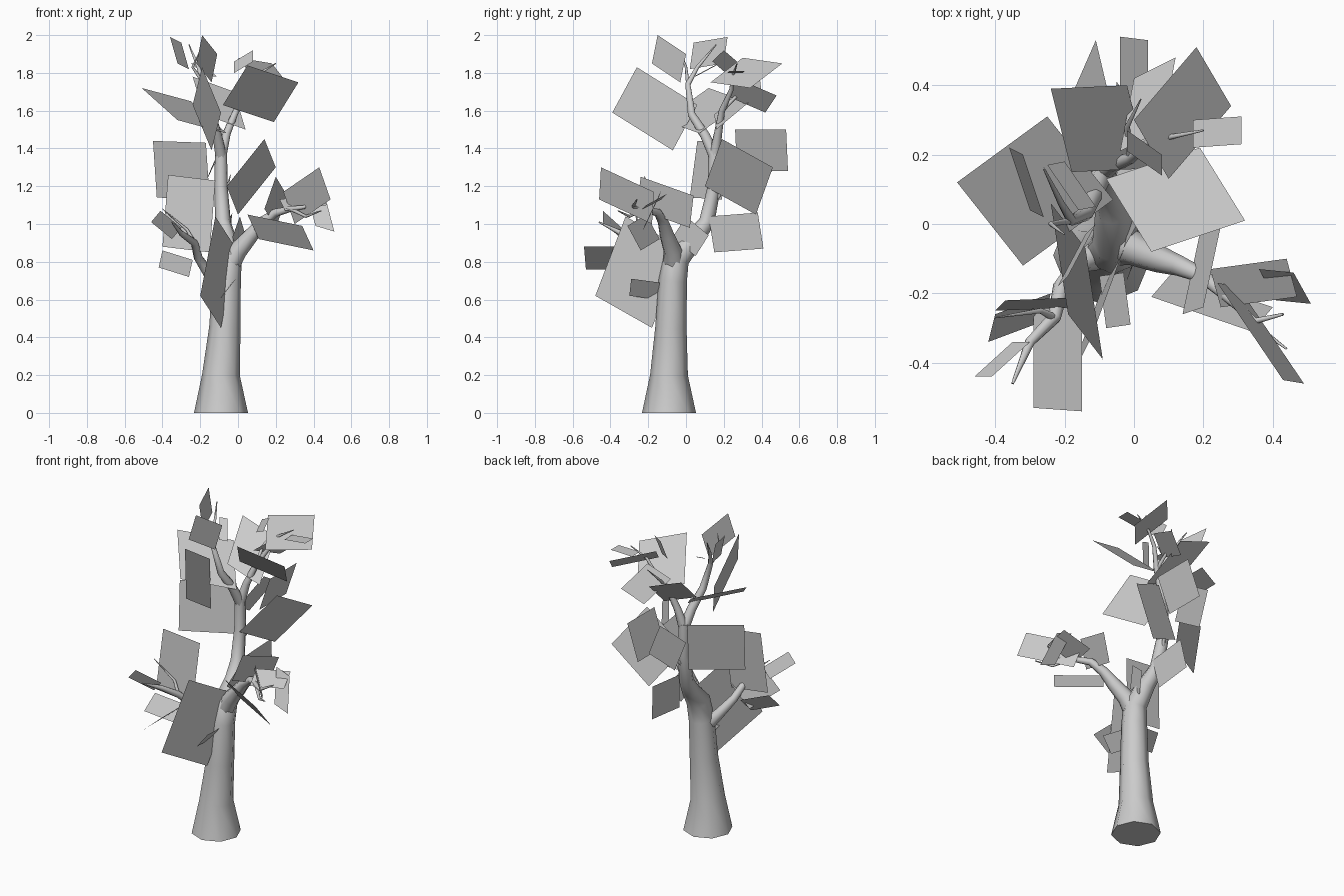
import bpy
import math
from mathutils import Vector

cube = bpy.data.objects.get("Cube")
if cube:
    bpy.data.objects.remove(cube, do_unlink=True)

CENTI = 1 / 100  # coordinates below are given in hundredths of a unit

grey = bpy.data.materials.new("plain_grey")
grey.use_nodes = True
shade = (0.6, 0.6, 0.6, 1)
grey.diffuse_color = shade
grey.node_tree.nodes["Principled BSDF"].inputs["Base Color"].default_value = shade


def limb(name, *points):
    """Tapered eight-sided tube; every point is x, y, z, radius."""
    curve = bpy.data.curves.new(name, "CURVE")
    curve.dimensions = "3D"
    curve.bevel_depth = CENTI
    curve.bevel_resolution = 2
    curve.use_fill_caps = True
    spline = curve.splines.new("POLY")
    spline.points.add(len(points) - 1)
    for target, (x, y, z, radius) in zip(spline.points, points):
        target.co = (x * CENTI, y * CENTI, z * CENTI, 1)
        target.radius = radius
    obj = bpy.data.objects.new(name, curve)
    bpy.context.collection.objects.link(obj)
    bpy.ops.object.select_all(action="DESELECT")
    obj.select_set(True)
    bpy.context.view_layer.objects.active = obj
    bpy.ops.object.convert(target="MESH")
    obj = bpy.context.object
    obj.data.materials.clear()
    obj.data.materials.append(grey)
    bpy.ops.object.shade_smooth_by_angle(angle=math.radians(65))


def leaf(name, start, corner, end):
    """Flat four-sided card from three neighbouring corners."""
    a, b, c = (Vector(p) * CENTI for p in (start, corner, end))
    mesh = bpy.data.meshes.new(name)
    mesh.from_pydata([a, b, c, a + c - b], [], [(0, 1, 2, 3)])
    mesh.materials.append(grey)
    bpy.context.collection.objects.link(bpy.data.objects.new(name, mesh))


# Trunk and main branches
limb("trunk", (-9, -9, 0, 14.3), (-9, -9, 20, 10), (-7, -8, 45, 8.3), (-6, -7, 70, 7.5),
     (-5, -5, 82, 7), (-6, 4, 92, 5.2), (-8, 11, 101, 4.2), (-9, 15, 120, 3.5), (-9, 15, 139, 3.2))
limb("left_branch", (-6, -6, 76, 6), (0, -7, 86, 5), (7, -10, 94, 4), (13, -12, 101, 3),
     (20, -15, 106, 2.2), (28, -22, 108, 1.5), (35, -28, 109, 1), (43, -26, 113, 0.4))
limb("right_branch", (-8, -8, 66, 5), (-15, -11, 73, 3.2), (-21, -18, 82, 2.4),
     (-23, -27, 90, 2), (-30, -34, 95, 1.5), (-35, -46, 101, 0.4))
limb("upper_right_branch", (-9, 15, 136, 3.2), (-11, 10, 147, 2.7), (-14, 3, 158, 2.2),
     (-18, 1, 174, 1.5), (-21, 6, 183, 1), (-26, 16, 195, 0.3))
limb("upper_left_branch", (-9, 15, 136, 3), (-6, 17, 148, 2.2), (-1, 19, 160, 1.7),
     (5, 24, 171, 1.2), (10, 25, 179, 0.8), (20, 27, 185, 0.3))

# Twigs
limb("left_twig", (28, -22, 108, 1.2), (36, -30, 104, 0.8), (44, -36, 107, 0.3))
limb("right_twig", (-23, -27, 90, 1.2), (-27, -25, 97, 0.8), (-40, -27, 108, 0.2))
limb("upper_right_twig", (-18, 1, 174, 1), (-24, 0, 183, 0.7), (-20, -3, 192, 0.2))
limb("upper_left_twig", (-1, 19, 160, 1.2), (-2, 28, 169, 0.8), (2, 36, 178, 0.2))
limb("back_twig", (-9, 15, 112, 1.2), (-6, 20, 118, 0.8), (-4, 26, 126, 0.2))

# Leaves of the upper left branch
leaf("upper_left_large_leaf", start=(-8, 13, 163), corner=(5, -8, 184), end=(32, 1, 175))
leaf("upper_left_rear_leaf", start=(0, 30, 188), corner=(18, 51, 185), end=(28, 34, 172))
leaf("upper_left_inner_leaf", start=(-24, 39, 178), corner=(-2, 40, 170), end=(4, 16, 150))
leaf("upper_left_tip_leaf", start=(17, 30, 180), corner=(31, 31, 181), end=(31, 23, 181))
leaf("upper_left_pale_leaf", start=(8, 27, 177), corner=(12, 48, 168), end=(0, 42, 159))
leaf("upper_left_small_leaf", start=(-2, 27, 186), corner=(8, 20, 192), end=(8, 14, 186))

# Leaves of the upper right branch
leaf("upper_right_front_leaf", start=(-19, -26, 183), corner=(-9, -39, 159), end=(-14, -7, 139))
leaf("upper_right_wide_leaf", start=(-25, 31, 165), corner=(-51, 12, 172), end=(-32, -12, 155))
leaf("upper_right_tip_leaf", start=(-36, 22, 199), corner=(-30, 4, 196), end=(-26, 2, 182))
leaf("upper_right_high_leaf", start=(-19, -15, 200), corner=(-11, 0, 190), end=(-14, -3, 175))
leaf("upper_right_inner_leaf", start=(-25, 17, 185), corner=(-20, 18, 185), end=(-11, 5, 178))

# Leaves along the upper trunk
leaf("trunk_left_leaf", start=(14, 19, 145), corner=(20, 46, 130), end=(0, 37, 105))
leaf("trunk_back_leaf", start=(4, 26, 150), corner=(4, 53, 150), end=(-4, 54, 128))
leaf("trunk_back_tilted_leaf", start=(-11, 53, 135), corner=(-7, 36, 145), end=(-14, 20, 130))
leaf("trunk_right_leaf", start=(-17, 23, 143), corner=(-45, 6, 144), end=(-43, 2, 114))
leaf("trunk_low_back_leaf", start=(-4, 12, 104), corner=(-3, 38, 106), end=(-5, 41, 87))
leaf("trunk_fork_leaf", start=(1, 0, 104), corner=(4, 12, 94), end=(0, 5, 83))

# Leaves of the left branch
leaf("left_end_leaf", start=(24, -17, 117), corner=(43, -45, 130), end=(49, -46, 113))
leaf("left_low_leaf", start=(5, -21, 105), corner=(34, -31, 99), end=(40, -24, 86))
leaf("left_outer_leaf", start=(36, -13, 118), corner=(46, -14, 115), end=(51, -23, 96))
leaf("left_flat_leaf", start=(22, -13, 113), corner=(44, -10, 116), end=(47, -21, 110))
leaf("left_inner_leaf", start=(20, -24, 125), corner=(26, 4, 115), end=(20, 2, 98))

# Leaves of the right branch
leaf("right_large_leaf", start=(-37, -22, 126), corner=(-12, -21, 123), end=(-15, -24, 85))
leaf("right_front_leaf", start=(-12, -32, 104), corner=(-20, -48, 62), end=(-9, -18, 45))
leaf("right_low_leaf", start=(-29, -22, 76), corner=(-15, -23, 88), end=(-15, -54, 88))
leaf("right_tip_leaf", start=(-46, -44, 101), corner=(-41, -44, 107), end=(-30, -34, 98))
leaf("right_side_leaf", start=(-40, -26, 86), corner=(-24, -20, 81), end=(-26, -28, 72))
leaf("right_small_leaf", start=(-10, -15, 60), corner=(-3, -14, 69), end=(-1, -29, 71))
